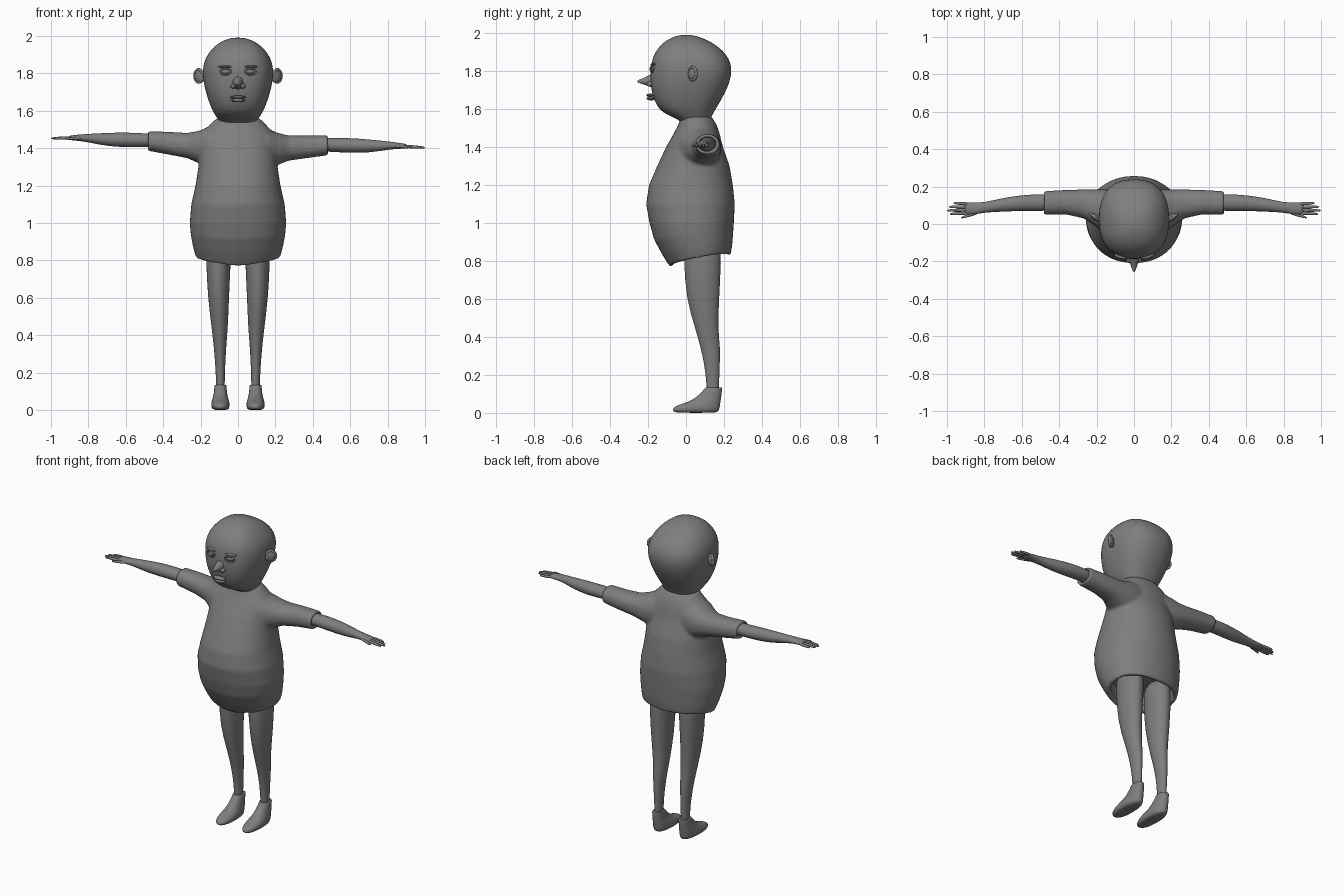
import bpy, bmesh, math
from mathutils import Matrix, Vector

old = bpy.data.objects.get("Cube")
if old:
    bpy.data.objects.remove(old, do_unlink=True)

GREY = (0.21, 0.21, 0.21, 1.0)
material = bpy.data.materials.new("plain_grey")
material.use_nodes = True
material.diffuse_color = GREY
material.node_tree.nodes["Principled BSDF"].inputs["Base Color"].default_value = GREY

TILT = 0.025  # the outstretched arms lean slightly to one side


def loft(bm, rings, axis="z", power=2.0, segments=24, shape=None):
    """Skin closed rings; each ring is (position, u_min, u_max, v_min, v_max)."""
    loops = []
    for pos, u_min, u_max, v_min, v_max in rings:
        loop = []
        for i in range(segments):
            angle = math.tau * i / segments
            c, s = math.cos(angle), math.sin(angle)
            c = math.copysign(abs(c) ** (2 / power), c)
            s = math.copysign(abs(s) ** (2 / power), s)
            u = (u_min + u_max + c * (u_max - u_min)) / 2
            v = (v_min + v_max + s * (v_max - v_min)) / 2
            co = {"z": (u, v, pos), "x": (pos, u, v), "y": (u, pos, v)}[axis]
            co = Vector(co)
            loop.append(bm.verts.new(shape(co) if shape else co))
        loops.append(loop)
    for low, high in zip(loops, loops[1:]):
        for i in range(segments):
            j = (i + 1) % segments
            bm.faces.new((low[i], low[j], high[j], high[i]))
    bm.faces.new(loops[0])
    bm.faces.new(loops[-1])


def ellipsoid(bm, centre, radii, turn=0.0):
    matrix = (Matrix.Translation(centre) @ Matrix.Rotation(turn, 4, "Z")
              @ Matrix.Diagonal((*radii, 1)))
    bmesh.ops.create_uvsphere(bm, u_segments=20, v_segments=12, radius=1, matrix=matrix)


def rim(bm, centre, across, up, thickness, turn=0.0):
    """Oval ring standing upright, facing along y before it is turned."""
    count, sides = 24, 8
    place = Matrix.Translation(centre) @ Matrix.Rotation(turn, 4, "Z")
    grid = []
    for i in range(count):
        a = math.tau * i / count
        row = []
        for k in range(sides):
            b = math.tau * k / sides
            r = thickness * math.cos(b)
            point = Vector(((across + r) * math.cos(a), thickness * math.sin(b),
                            (up + r) * math.sin(a)))
            row.append(bm.verts.new(place @ point))
        grid.append(row)
    for i in range(count):
        for k in range(sides):
            n, m = (i + 1) % count, (k + 1) % sides
            bm.faces.new((grid[i][k], grid[n][k], grid[n][m], grid[i][m]))


def finish(bm, name, subdivide=0):
    bmesh.ops.recalc_face_normals(bm, faces=bm.faces)
    for face in bm.faces:
        face.smooth = True
    mesh = bpy.data.meshes.new(name)
    bm.to_mesh(mesh)
    bm.free()
    mesh.materials.append(material)
    obj = bpy.data.objects.new(name, mesh)
    bpy.context.collection.objects.link(obj)
    if subdivide:
        mod = obj.modifiers.new("round", "SUBSURF")
        mod.levels = mod.render_levels = subdivide
    return obj


def arm_side(side):
    """Mirror to one side and lean with the arms."""
    return lambda p: Vector((p.x * side, p.y, p.z - TILT * p.x * side))


def both(rings):
    """Expand (position, half_width, v_min, v_max) into full rings."""
    return [(p, -w, w, a, b) for p, w, a, b in rings]


# Shirt: hollow hem, round belly and flared sleeves fused together
def hem_slope(p):
    fade = min(1, max(0, (1 - p.z) / 0.2))
    return Vector((p.x, p.y, p.z + fade * ((p.y - 0.08) * 0.19 + abs(p.x) * 0.08)))


torso = both([
    (0.90, 0.205, -0.09, 0.215), (0.81, 0.2, -0.06, 0.21),
    (0.80, 0.225, -0.085, 0.235), (0.86, 0.24, -0.125, 0.243),
    (0.93, 0.252, -0.168, 0.248), (1.0, 0.258, -0.192, 0.252),
    (1.1, 0.25, -0.21, 0.257), (1.2, 0.227, -0.195, 0.247),
    (1.3, 0.212, -0.152, 0.23), (1.4, 0.2, -0.105, 0.195),
    (1.48, 0.19, -0.06, 0.175), (1.52, 0.155, -0.04, 0.16),
    (1.56, 0.115, -0.025, 0.135)])
sleeve = [
    (0.08, -0.06, 0.18, 1.27, 1.53), (0.16, -0.045, 0.185, 1.29, 1.51),
    (0.21, -0.01, 0.185, 1.315, 1.488), (0.27, 0.03, 0.185, 1.34, 1.475),
    (0.36, 0.05, 0.182, 1.355, 1.478), (0.485, 0.05, 0.176, 1.375, 1.48),
    (0.485, 0.068, 0.16, 1.393, 1.464), (0.44, 0.068, 0.16, 1.393, 1.464)]
bm = bmesh.new()
loft(bm, torso, power=2.15, segments=48, shape=hem_slope)
for side in (1, -1):
    loft(bm, sleeve, "x", power=2.2, segments=32, shape=arm_side(side))
shirt = finish(bm, "shirt")
fuse = shirt.modifiers.new("fuse", "REMESH")
fuse.mode = "VOXEL"
fuse.voxel_size = 0.009
fuse.use_smooth_shade = True
relax = shirt.modifiers.new("relax", "SMOOTH")
relax.factor = 0.5
relax.iterations = 8

# Head with neck
bm = bmesh.new()
loft(bm, both([
    (1.48, 0.08, 0.0, 0.12), (1.54, 0.098, -0.02, 0.125),
    (1.57, 0.118, -0.105, 0.14), (1.61, 0.143, -0.155, 0.163),
    (1.7, 0.175, -0.188, 0.217), (1.8, 0.195, -0.19, 0.25),
    (1.88, 0.18, -0.178, 0.225), (1.94, 0.135, -0.135, 0.16),
    (1.975, 0.085, -0.085, 0.09), (1.992, 0.03, -0.03, 0.03)]), power=2.4)
finish(bm, "head", 2)

# Nose: pointed cone with soft nostrils
bm = bmesh.new()
loft(bm, [(-0.15, -0.034, 0.034, 1.70, 1.80), (-0.185, -0.03, 0.03, 1.715, 1.785),
          (-0.215, -0.02, 0.02, 1.727, 1.768), (-0.25, -0.008, 0.008, 1.738, 1.754),
          (-0.257, -0.003, 0.003, 1.742, 1.75)], "y", segments=16)
for side in (1, -1):
    ellipsoid(bm, (0.026 * side, -0.19, 1.732), (0.015, 0.02, 0.013))
finish(bm, "nose", 1)

# Lips
bm = bmesh.new()
ellipsoid(bm, (0, -0.187, 1.673), (0.042, 0.022, 0.009))
ellipsoid(bm, (0, -0.184, 1.656), (0.036, 0.024, 0.01))
finish(bm, "lips")

for side, label in ((1, "left"), (-1, "right")):
    # Eye with lids and brow
    bm = bmesh.new()
    ellipsoid(bm, (0.067 * side, -0.171, 1.81), (0.026, 0.015, 0.014), 0.2 * side)
    rim(bm, (0.067 * side, -0.181, 1.81), 0.029, 0.016, 0.005, 0.2 * side)
    ellipsoid(bm, (0.069 * side, -0.172, 1.836), (0.036, 0.014, 0.007), 0.2 * side)
    finish(bm, label + "_eye")

    # Ear with a raised rim
    bm = bmesh.new()
    ellipsoid(bm, (0.203 * side, 0.035, 1.785), (0.034, 0.016, 0.036), 0.6 * side)
    rim(bm, (0.21 * side, 0.036, 1.787), 0.028, 0.034, 0.008, 0.7 * side)
    finish(bm, label + "_ear")

    # Arm and palm
    bm = bmesh.new()
    place = arm_side(side)
    loft(bm, [
        (0.4, 0.07, 0.158, 1.395, 1.463), (0.5, 0.07, 0.16, 1.393, 1.468),
        (0.6, 0.07, 0.155, 1.39, 1.47), (0.7, 0.066, 0.14, 1.393, 1.465),
        (0.8, 0.062, 0.115, 1.412, 1.457), (0.85, 0.05, 0.116, 1.418, 1.452),
        (0.89, 0.05, 0.115, 1.42, 1.447), (0.905, 0.055, 0.11, 1.424, 1.443)],
        "x", shape=place)
    finish(bm, label + "_arm", 1)

    # Fingers and thumb: (start x, start y, end x, end y)
    bm = bmesh.new()
    for x0, y0, x1, y1 in ((0.88, 0.107, 0.965, 0.112), (0.88, 0.091, 0.99, 0.092),
                           (0.88, 0.075, 1.0, 0.072), (0.88, 0.059, 0.985, 0.053),
                           (0.83, 0.062, 0.925, 0.033)):
        rings = []
        for t, r in ((0, 0.01), (0.5, 0.009), (0.9, 0.007), (1, 0.003)):
            y = y0 + (y1 - y0) * t
            z = 1.434 - 0.006 * t
            rings.append((x0 + (x1 - x0) * t, y - r, y + r, z - r, z + r))
        loft(bm, rings, "x", segments=10, shape=place)
    finish(bm, label + "_fingers", 1)

    # Leg
    mirror = lambda p: Vector((p.x * side, p.y, p.z))
    bm = bmesh.new()
    loft(bm, [
        (0.08, 0.071, 0.117, 0.11, 0.173), (0.15, 0.071, 0.117, 0.108, 0.174),
        (0.25, 0.068, 0.122, 0.098, 0.178), (0.35, 0.062, 0.131, 0.075, 0.181),
        (0.44, 0.054, 0.141, 0.05, 0.168), (0.6, 0.048, 0.162, 0.0, 0.175),
        (0.8, 0.038, 0.171, -0.012, 0.186), (0.93, 0.035, 0.172, -0.012, 0.186)],
        shape=mirror)
    finish(bm, label + "_leg", 1)

    # Shoe
    bm = bmesh.new()
    loft(bm, [
        (0.0, 0.06, 0.125, -0.055, 0.16), (0.008, 0.047, 0.14, -0.07, 0.172),
        (0.025, 0.044, 0.144, -0.072, 0.178), (0.042, 0.046, 0.142, -0.045, 0.18),
        (0.056, 0.05, 0.138, 0.01, 0.182), (0.085, 0.058, 0.13, 0.06, 0.186),
        (0.13, 0.062, 0.126, 0.1, 0.191), (0.135, 0.063, 0.125, 0.102, 0.19),
        (0.134, 0.07, 0.118, 0.109, 0.18)], power=2.2, shape=mirror)
    finish(bm, label + "_shoe", 1)
